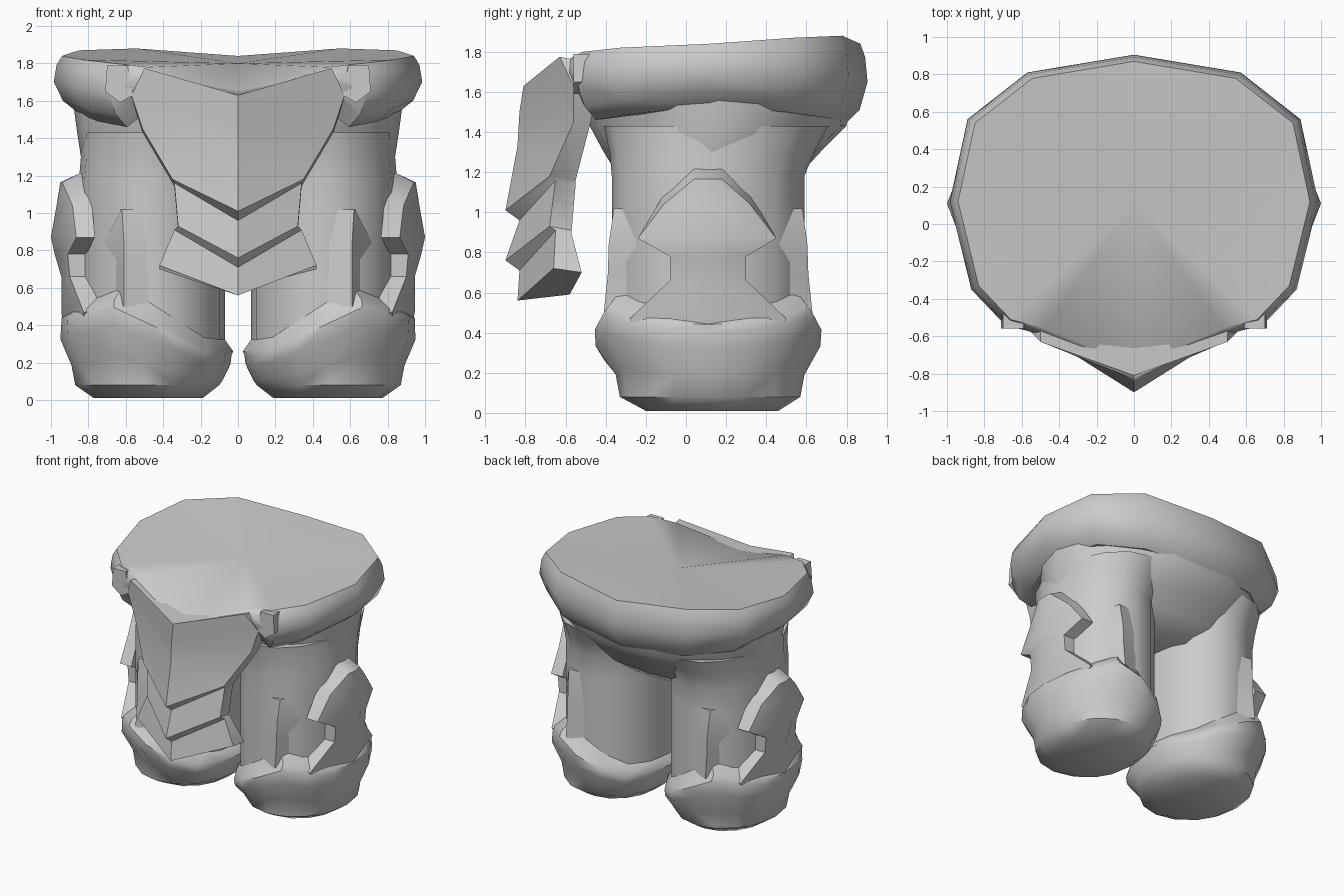
import bpy, bmesh, math

cube = bpy.data.objects.get("Cube")
if cube:
    bpy.data.objects.remove(cube, do_unlink=True)

grey = bpy.data.materials.new("plain_grey")
grey.use_nodes = True
grey.diffuse_color = (0.6, 0.6, 0.6, 1)
grey.node_tree.nodes["Principled BSDF"].inputs["Base Color"].default_value = (0.6, 0.6, 0.6, 1)

MID_Y = 0.11  # front-to-back middle of the legs


def loft(name, rings, sharp=40, peak=None, flip_x=False, flip_y=False):
    """Skin a stack of equal rings, capping both ends (last end may rise to a peak)."""
    bm = bmesh.new()
    rows = []
    for ring in rings:
        rows.append([bm.verts.new((-x if flip_x else x, 2 * MID_Y - y if flip_y else y, z))
                     for x, y, z in ring])
    n = len(rows[0])
    for a, b in zip(rows, rows[1:]):
        for i in range(n):
            j = (i + 1) % n
            bm.faces.new((a[i], a[j], b[j], b[i]))
    bm.faces.new(rows[0])
    if peak:
        tip = bm.verts.new(peak)
        for i in range(n):
            bm.faces.new((rows[-1][i], rows[-1][(i + 1) % n], tip))
    else:
        bm.faces.new(rows[-1])
    bmesh.ops.recalc_face_normals(bm, faces=bm.faces)
    mesh = bpy.data.meshes.new(name)
    bm.to_mesh(mesh)
    bm.free()
    mesh.materials.append(grey)
    obj = bpy.data.objects.new(name, mesh)
    bpy.context.collection.objects.link(obj)
    bpy.ops.object.select_all(action='DESELECT')
    obj.select_set(True)
    bpy.context.view_layer.objects.active = obj
    bpy.ops.object.shade_smooth_by_angle(angle=math.radians(sharp))
    return obj


def oval(cx, cy, rx, ry, z, n=16):
    """Oval ring; z is a height or a rule giving height from the sideways direction."""
    ring = []
    for i in range(n):
        a = 2 * math.pi * i / n
        c = math.cos(a)
        ring.append((cx + rx * c, cy + ry * math.sin(a), z(c) if callable(z) else z))
    return ring


def both_sides(half):
    """Complete a half outline that starts and ends on the centre line."""
    return half + [(-x, y, z) for x, y, z in half[-2:0:-1]]


# Belt with the waist top: x, y, rim height, lower edge height
belt = [(0, .905, 1.84, 1.51), (.57, .81, 1.88, 1.54), (.89, .56, 1.87, 1.57),
        (.985, .12, 1.84, 1.6), (.87, -.35, 1.82, 1.56), (.69, -.54, 1.8, 1.53),
        (.5, -.59, 1.78, 1.66), (.2, -.71, 1.68, 1.6), (0, -.78, 1.635, 1.57)]


def belt_ring(scale, height):
    return both_sides([(x * scale, MID_Y + (y - MID_Y) * scale, height(t, b))
                       for x, y, t, b in belt])


loft("belt", [belt_ring(.86, lambda t, b: b - .07),
              belt_ring(.95, lambda t, b: b),
              belt_ring(1, lambda t, b: b + .42 * (t - b)),
              belt_ring(.985, lambda t, b: b + .8 * (t - b)),
              belt_ring(.955, lambda t, b: t)], 38, peak=(0, .1, 1.8))

# Hips
loft("hips", [oval(0, .11, .5, .3, 1.06, 20), oval(0, .11, .79, .44, 1.17, 20),
              oval(0, .13, .84, .54, 1.3, 20), oval(0, .16, .86, .64, 1.43, 20),
              oval(0, .16, .88, .66, 1.58, 20)], 60)

# Front flap: half width, side y, side z, ridge y, ridge z, back y
flap = [(.50, -.63, 1.775, -.81, 1.63, -.53), (.57, -.56, 1.63, -.83, 1.5, -.44),
        (.51, -.56, 1.45, -.84, 1.33, -.48), (.35, -.68, 1.18, -.90, 1.01, -.55),
        (.34, -.65, 1.16, -.83, .96, -.55), (.32, -.68, .93, -.90, .76, -.57),
        (.34, -.65, .91, -.83, .71, -.57), (.42, -.66, .72, -.84, .56, -.52)]
loft("front_flap", [[(-w, sy, sz), (0, ry, rz), (w, sy, sz),
                     (w, by, sz - .02), (0, by - .06, rz + .03), (-w, by, sz - .02)]
                    for w, sy, sz, ry, rz, by in flap], 42)


def cuff(c):
    """Boot top: low at the inside, highest towards the front and back corners."""
    return min(max(.26, .45 + .25 * c), .6 - .16 * c)


def part_of(f, lift=0):
    return lambda c: cuff(c) * f + lift


# Guard rows: z, front y, back y, middle x, edge x
guard = [(1.165, .04, .18, .95, .94), (1.04, -.11, .32, .97, .885),
         (.87, -.24, .45, 1.0, .865), (.78, -.08, .3, .98, .91),
         (.66, -.08, .3, .945, .90), (.47, -.28, .5, .945, .825),
         (.38, -.2, .42, .93, .83)]
# Fin rows: z, inner x, ridge x, outer x, ridge y
fin = [(1.02, .52, .62, .64, -.36), (.84, .43, .61, .72, -.385),
       (.69, .43, .61, .68, -.39), (.5, .43, .61, .68, -.41)]

for side, flip in (("left", False), ("right", True)):
    # Leg flares out into the hips
    loft(side + "_leg", [oval(.46, MID_Y, .39, .48, z) for z in (.3, .6, 1, 1.18)]
         + [oval(.45, .13, .39, .51, 1.3), oval(.44, .15, .4, .56, 1.43)],
         60, flip_x=flip)

    loft(side + "_boot", [oval(.48, .13, .29, .33, .01),
                          oval(.485, .12, .385, .45, .08),
                          oval(.485, .12, .405, .47, part_of(.42)),
                          oval(.495, MID_Y, .455, .56, part_of(.74)),
                          oval(.49, MID_Y, .455, .565, part_of(.92)),
                          oval(.485, MID_Y, .46, .53, cuff),
                          oval(.46, MID_Y, .385, .475, part_of(1, .07))],
         45, flip_x=flip)

    # Outer guard, its top edge sloping up towards the leg
    loft(side + "_side_guard", [[(ex, fy, z), (mx, MID_Y, z), (ex, by, z),
                                 (ex - .1, by, z + .05 * (z > 1)),
                                 (.82, MID_Y, z + .05 * (z > 1)),
                                 (ex - .1, fy, z + .05 * (z > 1))]
                                for z, fy, by, mx, ex in guard], 45, flip_x=flip)

    for place, back in (("front", False), ("back", True)):
        loft(side + "_" + place + "_fin",
             [[(xi, -.35, z), (xr, y, z), (xo, -.24, z), (xr, -.15, z)]
              for z, xi, xr, xo, y in fin], 35, flip_x=flip, flip_y=back)

    # Square clasp at the end of the belt
    loft(side + "_belt_clasp", [[(.59, y, 1.79), (.70, y, 1.79), (.71, y, 1.65),
                                 (.63, y, 1.59), (.56, y, 1.63)] for y in (-.56, -.4)],
         30, flip_x=flip)
